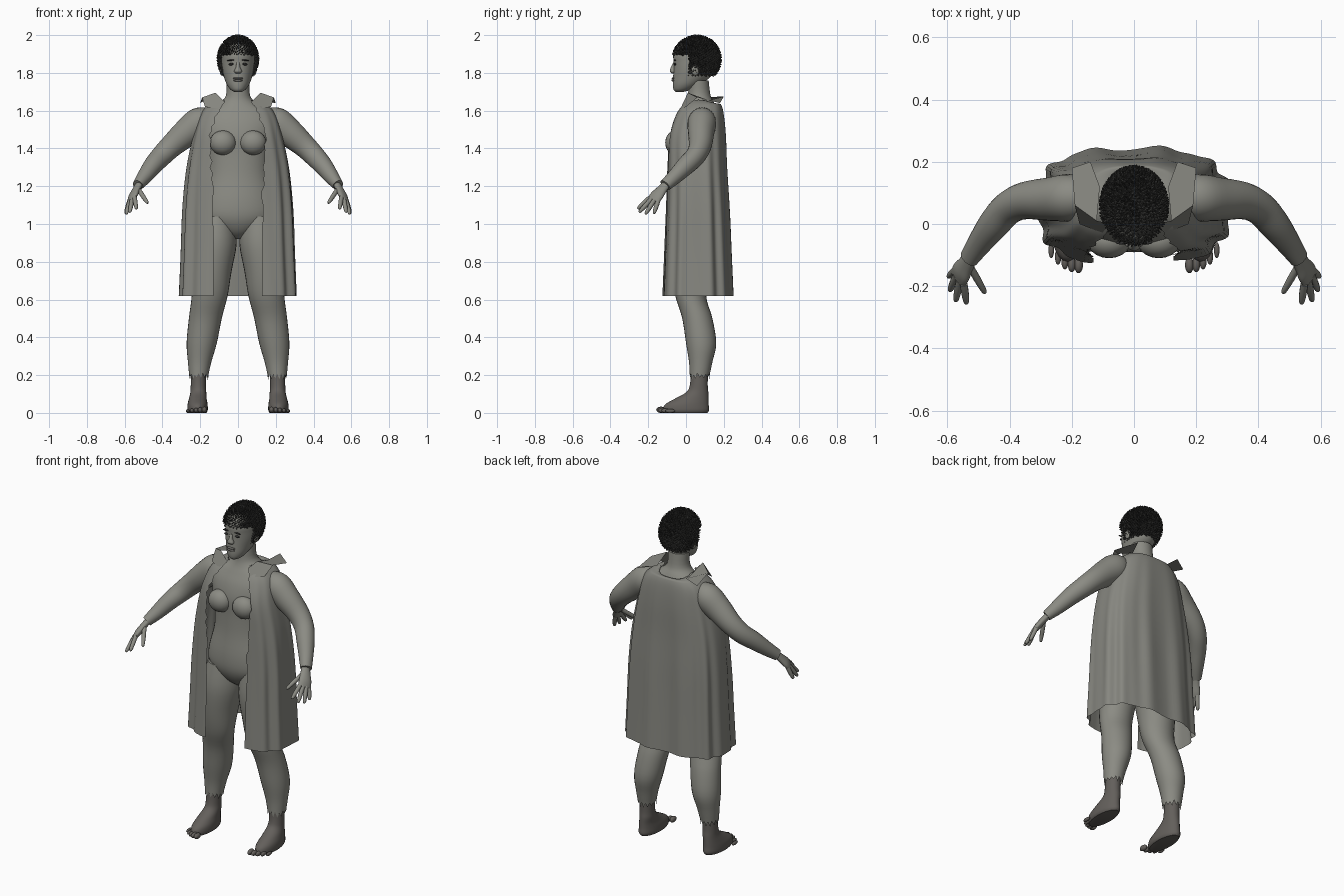
import bpy, bmesh, math, random
from mathutils import Vector, Matrix

random.seed(4)
if "Cube" in bpy.data.objects:
    bpy.data.objects.remove(bpy.data.objects["Cube"])


def material(name, colour):
    m = bpy.data.materials.new(name)
    m.use_nodes = True
    m.diffuse_color = (*colour, 1)
    m.node_tree.nodes["Principled BSDF"].inputs["Base Color"].default_value = (*colour, 1)
    return m


SKIN = material("skin grey", (0.26, 0.26, 0.23))
CLOTH = material("cloak grey", (0.24, 0.24, 0.215))
FOOT = material("foot brown", (0.125, 0.115, 0.105))
HAIR = material("hair charcoal", (0.035, 0.035, 0.033))
DARK = material("eye dark", (0.03, 0.03, 0.03))
LIP = material("lip grey", (0.17, 0.165, 0.15))


def finish(name, bm, mat, angle=50):
    bmesh.ops.recalc_face_normals(bm, faces=bm.faces)
    me = bpy.data.meshes.new(name)
    bm.to_mesh(me)
    bm.free()
    me.materials.append(mat)
    ob = bpy.data.objects.new(name, me)
    bpy.context.collection.objects.link(ob)
    bpy.ops.object.select_all(action="DESELECT")
    ob.select_set(True)
    bpy.context.view_layer.objects.active = ob
    bpy.ops.object.shade_smooth_by_angle(angle=math.radians(angle))
    return ob


def smooth(rows, steps=4):
    """Catmull-Rom interpolation of rows of numbers."""
    out = []
    for i in range(len(rows) - 1):
        a, b, c, d = (rows[max(0, min(len(rows) - 1, i + k))] for k in (-1, 0, 1, 2))
        for s in range(steps):
            t = s / steps
            out.append([q + 0.5 * t * (r - p + t * (2 * p - 5 * q + 4 * r - e + t * (3 * (q - r) + e - p)))
                        for p, q, r, e in zip(a, b, c, d)])
    return out + [list(rows[-1])]


def loft(name, rings, mat, side=None, n=24, torn=0.0):
    """Rings are (x, y, z, rx, ry); level, or square to the path if side is given."""
    rings = smooth(rings)
    bm, loops = bmesh.new(), []
    for i, (x, y, z, rx, ry) in enumerate(rings):
        u, v = Vector((1, 0, 0)), Vector((0, 1, 0))
        if side:
            t = Vector(rings[min(i + 1, len(rings) - 1)][:3]) - Vector(rings[max(i - 1, 0)][:3])
            v = t.cross(Vector(side)).normalized()
            u = v.cross(t).normalized()
        loop = []
        for k in range(n):
            a = math.tau * k / n
            p = Vector((x, y, z)) + u * rx * math.cos(a) + v * ry * math.sin(a)
            if torn and i == len(rings) - 1:
                p.z += random.uniform(0.2, 1) * torn * (1 if k % 2 else -1)
            loop.append(bm.verts.new(p))
        loops.append(loop)
    for a, b in zip(loops, loops[1:]):
        for k in range(n):
            bm.faces.new((a[k], a[k - 1], b[k - 1], b[k]))
    bm.faces.new(loops[0])
    if not torn:
        bm.faces.new(loops[-1])
    return finish(name, bm, mat)


def stack(name, rows, mat, **kw):
    """Level loft from (z, half width, front y, back y)."""
    return loft(name, [(0, (f + b) / 2, z, w, (b - f) / 2) for z, w, f, b in rows], mat, **kw)


def blob(name, centre, size, mat, tilt=0):
    bm = bmesh.new()
    m = Matrix.Translation(centre) @ Matrix.Rotation(tilt, 4, "Y") @ Matrix.Diagonal((*size, 1))
    bmesh.ops.create_uvsphere(bm, u_segments=20, v_segments=12, radius=1, matrix=m)
    return finish(name, bm, mat)


# Torso with neck
stack("torso", [(0.92, 0.03, 0, 0.1), (0.96, 0.11, -0.05, 0.13), (1.03, 0.2, -0.085, 0.17),
                (1.12, 0.2, -0.09, 0.17), (1.25, 0.165, -0.075, 0.15), (1.36, 0.165, -0.07, 0.15),
                (1.46, 0.185, -0.07, 0.16), (1.54, 0.2, -0.05, 0.165), (1.6, 0.17, -0.02, 0.165),
                (1.64, 0.1, 0, 0.15), (1.68, 0.064, 0.01, 0.13), (1.76, 0.06, 0.015, 0.12)], SKIN, n=36)

# Head and face
stack("head", [(1.7, 0.02, -0.055, -0.01), (1.712, 0.04, -0.066, 0.03), (1.74, 0.06, -0.07, 0.08),
               (1.78, 0.075, -0.068, 0.13), (1.82, 0.084, -0.066, 0.15), (1.86, 0.087, -0.066, 0.16),
               (1.9, 0.086, -0.066, 0.16), (1.95, 0.07, -0.04, 0.14), (1.98, 0.03, 0.02, 0.09)], SKIN, n=36)
loft("nose", [(0, -0.062, 1.855, 0.009, 0.006), (0, -0.068, 1.83, 0.011, 0.012),
              (0, -0.07, 1.808, 0.021, 0.016), (0, -0.066, 1.797, 0.012, 0.008)], SKIN)
blob("upper_lip", (0, -0.067, 1.771), (0.028, 0.009, 0.006), LIP)
blob("lower_lip", (0, -0.067, 1.76), (0.024, 0.01, 0.007), LIP)

for s, label in ((1, "left"), (-1, "right")):
    blob(label + "_ear", (s * 0.087, 0.05, 1.82), (0.011, 0.022, 0.034), SKIN)
    blob(label + "_eye", (s * 0.036, -0.058, 1.846), (0.015, 0.007, 0.006), DARK, s * 0.1)
    blob(label + "_brow", (s * 0.038, -0.06, 1.867), (0.021, 0.006, 0.0035), DARK, s * 0.1)
    blob(label + "_breast", (s * 0.08, -0.055, 1.43), (0.07, 0.055, 0.065), SKIN)

    # Arm
    def mirror(rows):
        return [(s * r[0], *r[1:]) for r in rows]
    loft(label + "_arm", mirror([(0.14, 0.085, 1.57, 0.05, 0.05), (0.2, 0.085, 1.54, 0.075, 0.08),
                                 (0.27, 0.08, 1.485, 0.07, 0.075), (0.35, 0.075, 1.415, 0.06, 0.062),
                                 (0.405, 0.05, 1.36, 0.053, 0.056), (0.45, 0, 1.31, 0.05, 0.05),
                                 (0.495, -0.06, 1.25, 0.04, 0.04), (0.53, -0.11, 1.205, 0.033, 0.029)]),
         SKIN, side=(0, 1, 0))
    # Hand with palm, four fingers and thumb
    across = (s * 0.03, 0.05, -0.015)
    loft(label + "_palm", mirror([(0.52, -0.1, 1.215, 0.024, 0.019), (0.54, -0.13, 1.18, 0.03, 0.018),
                                  (0.555, -0.155, 1.15, 0.038, 0.018), (0.565, -0.175, 1.125, 0.036, 0.012)]),
         SKIN, side=across, n=16)
    for finger, base, tip in (("little", (0.572, -0.145, 1.13), (0.596, -0.17, 1.055)),
                              ("ring", (0.57, -0.165, 1.13), (0.592, -0.215, 1.052)),
                              ("middle", (0.56, -0.182, 1.133), (0.573, -0.248, 1.062)),
                              ("index", (0.547, -0.192, 1.14), (0.538, -0.256, 1.08)),
                              ("thumb", (0.525, -0.14, 1.18), (0.478, -0.222, 1.11))):
        b, t = Vector(base), Vector(tip)
        rows = [(*b.lerp(t, f), r, r) for f, r in ((0, 0.012), (0.5, 0.012), (0.9, 0.009), (1, 0.004))]
        loft(label + "_" + finger + "_finger", mirror(rows), SKIN, side=across, n=10)

    # Leg with torn lower edge
    loft(label + "_leg", mirror([(0.11, 0.04, 1.04, 0.09, 0.11), (0.122, 0.035, 0.9, 0.115, 0.125),
                                 (0.137, 0.025, 0.75, 0.103, 0.105), (0.15, 0.025, 0.62, 0.095, 0.082),
                                 (0.173, 0.06, 0.5, 0.087, 0.08), (0.192, 0.08, 0.37, 0.08, 0.08),
                                 (0.203, 0.078, 0.27, 0.062, 0.062), (0.208, 0.072, 0.195, 0.05, 0.052)]),
         SKIN, torn=0.022, n=28)
    # Foot and toes
    loft(label + "_foot", mirror([(0.208, 0.072, 0.24, 0.04, 0.045), (0.21, 0.068, 0.15, 0.04, 0.047),
                                  (0.21, 0.06, 0.11, 0.042, 0.058), (0.213, 0.03, 0.075, 0.047, 0.089),
                                  (0.214, 0.005, 0.045, 0.053, 0.115), (0.214, 0, 0.015, 0.054, 0.122),
                                  (0.214, 0, 0, 0.047, 0.113)]), FOOT)
    for k in range(5):
        r = 0.0165 - 0.0015 * k
        blob(f"{label}_toe_{k + 1}", (s * (0.178 + 0.022 * k), -0.132 + 0.003 * k * k, r),
             (r * 0.85, 0.026, r), FOOT)

# Cloak: open sheet from one front edge round the back to the other
bm = bmesh.new()
rows = smooth([(1.66, 0.095, 0.005, 0.16, 0.07), (1.635, 0.15, -0.02, 0.185, 0.085),
               (1.58, 0.2, -0.06, 0.2, 0.11), (1.47, 0.235, -0.1, 0.21, 0.145), (1.3, 0.27, -0.105, 0.215, 0.14),
               (1.1, 0.29, -0.11, 0.225, 0.13), (0.85, 0.3, -0.12, 0.235, 0.13), (0.62, 0.31, -0.13, 0.245, 0.13)], 6)
grid, N = [], 110
for i, (z, w, f, b, edge) in enumerate(rows):
    fold = 0.035 * min(1, max(0, (1.7 - z) / 0.7))
    start = math.asin(min(1, (edge / w) ** 1.4))
    line = []
    for k in range(N + 1):
        a = start + (math.tau - 2 * start) * k / N
        sx, cy = math.sin(a), -math.cos(a)
        ripple = 1 + fold * (math.sin(11 * a + 0.6) + 0.5 * math.sin(17 * a + z))
        x = w * math.copysign(abs(sx) ** 0.72, sx) * (1 + (ripple - 1) * 0.7)
        y = (f + b) / 2 + (b - f) / 2 * math.copysign(abs(cy) ** 0.72, cy) * ripple
        if k in (0, N) and z > 1:
            x += random.uniform(-0.008, 0.008)
        drop = 0.03 * max(0, cy) * max(0, 1 - i / 6) + (random.uniform(0, 0.014) if i == 0 else 0)
        line.append(bm.verts.new((x, y, z - drop)))
    grid.append(line)
for a, b in zip(grid, grid[1:]):
    for k in range(N):
        bm.faces.new((a[k], a[k + 1], b[k + 1], b[k]))
finish("cloak", bm, CLOTH, 80)

# Folded collar flaps on the shoulders
for s, label in ((1, "left"), (-1, "right")):
    bm = bmesh.new()
    front = [(0.07, 0, 1.645), (0.12, 0.01, 1.695), (0.19, 0.06, 1.67), (0.175, 0, 1.62), (0.1, -0.03, 1.61)]
    back = [(0.12, 0.01, 1.695), (0.19, 0.06, 1.67), (0.2, 0.18, 1.64), (0.14, 0.2, 1.675), (0.11, 0.12, 1.655)]
    for flap in (front, back):
        bm.faces.new([bm.verts.new((s * x, y, z)) for x, y, z in flap])
    finish(label + "_collar_flap", bm, CLOTH, 20)

# Hair: a cap covered with short pointed curls
CENTRE, SIZE = Vector((0, 0.057, 1.872)), Vector((0.1, 0.12, 0.118))


def hairline(p):
    return p.z > (1.895 if p.y < 0.015 else 1.79)


bm = bmesh.new()
cap = Matrix.Translation(CENTRE) @ Matrix.Diagonal((*SIZE, 1))
bmesh.ops.create_uvsphere(bm, u_segments=40, v_segments=32, radius=1, matrix=cap)
bmesh.ops.delete(bm, geom=[v for v in bm.verts if not hairline(v.co)], context="VERTS")
finish("hair_cap", bm, HAIR)

bm = bmesh.new()
COUNT = 1500
for i in range(COUNT):
    z = 1 - 2 * (i + 0.5) / COUNT
    a, r = i * math.pi * (3 - math.sqrt(5)), math.sqrt(1 - z * z)
    d = Vector((r * math.cos(a), r * math.sin(a), z))
    p = CENTRE + d * SIZE
    if hairline(p):
        lean = (d + Vector([random.uniform(-0.5, 0.5) for _ in range(3)])).normalized()
        m = Matrix.Translation(p + lean * 0.004) @ lean.to_track_quat("Z", "Y").to_matrix().to_4x4()
        bmesh.ops.create_cone(bm, segments=5, radius1=0.007, radius2=0.002, depth=0.02,
                              cap_ends=True, matrix=m)
finish("hair_curls", bm, HAIR, 30)
